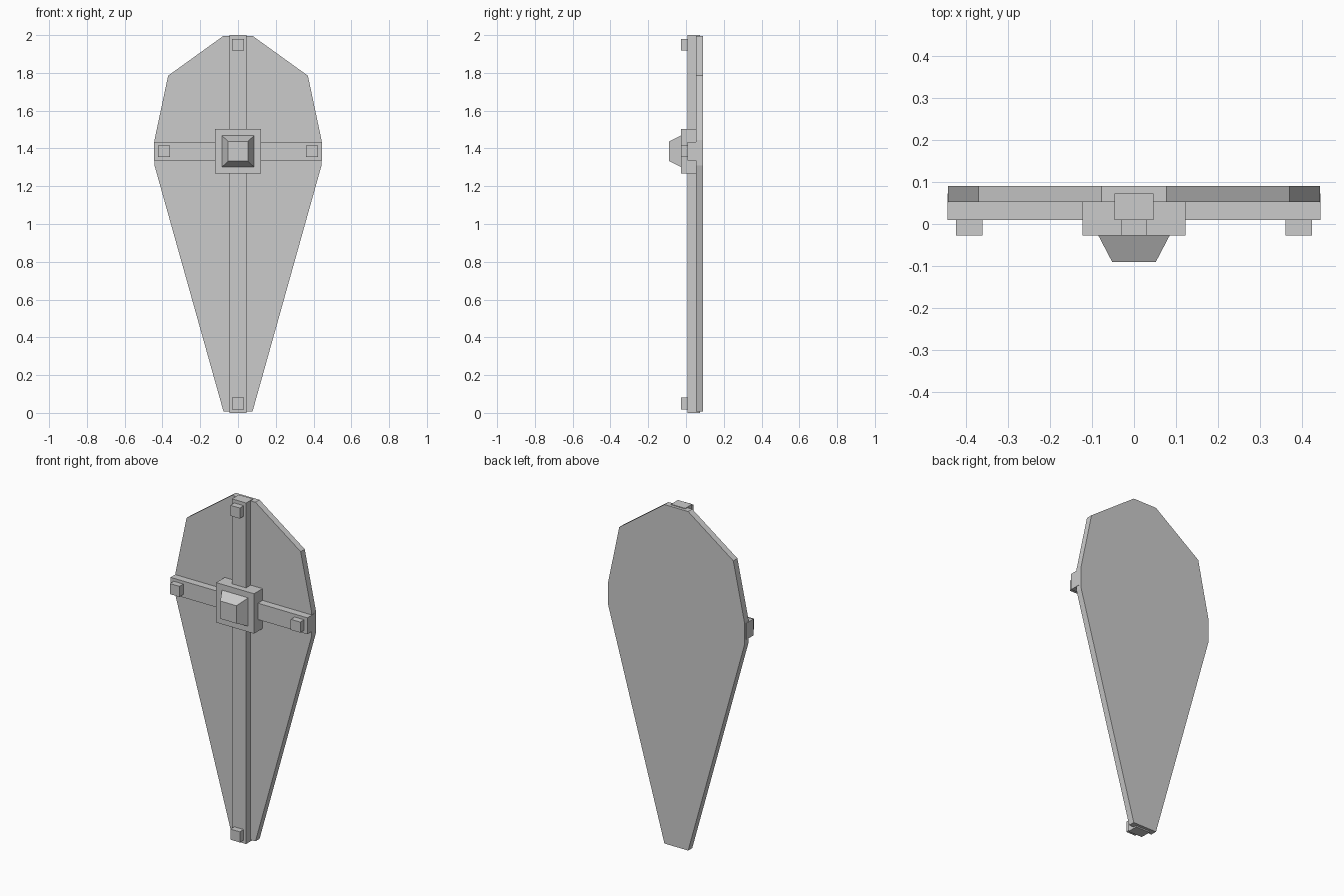
import bpy

cube = bpy.data.objects.get("Cube")
if cube:
    bpy.data.objects.remove(cube, do_unlink=True)

# One plain grey for everything
GREY = (0.6, 0.6, 0.6, 1)
grey = bpy.data.materials.new("plain grey")
grey.use_nodes = True
grey.diffuse_color = GREY
grey.node_tree.nodes["Principled BSDF"].inputs["Base Color"].default_value = GREY

CROSS_Z = 1.385                      # height of the crossing
BACK, BOARD_FRONT = 0.09, 0.052      # depths, from the back forwards
BAR_BACK, BAR_FRONT = 0.073, 0.009
STUD_FRONT, BOSS_TIP = -0.027, -0.09


def loft(name, front, y_front, back, y_back):
    """Solid between two matching outlines (x, z), counter-clockwise from the front."""
    n = len(front)
    verts = [(x, y_front, z) for x, z in front] + [(x, y_back, z) for x, z in back]
    faces = [tuple(range(n)), tuple(reversed(range(n, 2 * n)))]
    faces += [(i, i + n, (i + 1) % n + n, (i + 1) % n) for i in range(n)]
    mesh = bpy.data.meshes.new(name)
    mesh.from_pydata(verts, [], faces)
    mesh.materials.append(grey)
    obj = bpy.data.objects.new(name, mesh)
    bpy.context.collection.objects.link(obj)
    return obj


def rect(x, z, half_w, half_h):
    return [(x - half_w, z - half_h), (x + half_w, z - half_h),
            (x + half_w, z + half_h), (x - half_w, z + half_h)]


def block(name, x, z, half_w, half_h, y_front, y_back):
    outline = rect(x, z, half_w, half_h)
    return loft(name, outline, y_front, outline, y_back)


# Tapering shield board, mirrored outline
right_half = [(0.077, 0.008), (0.442, 1.31), (0.442, 1.445), (0.37, 1.785), (0.077, 1.996)]
outline = right_half + [(-x, z) for x, z in reversed(right_half)]
loft("board", outline, BOARD_FRONT, outline, BACK)

# Crossed reinforcing bars
block("upright_bar", 0, 1, 0.046, 1, BAR_FRONT, BAR_BACK)
block("cross_bar", 0, CROSS_Z, 0.444, 0.048, BAR_FRONT, BAR_BACK)

# Square stud near each bar end
for name, x, z in (("top_stud", 0, 1.949), ("bottom_stud", 0, 0.05),
                   ("left_stud", 0.392, CROSS_Z), ("right_stud", -0.392, CROSS_Z)):
    block(name, x, z, 0.031, 0.031, STUD_FRONT, BAR_FRONT)

# Central boss: square plate with a truncated pyramid
block("boss_plate", 0, CROSS_Z, 0.123, 0.117, STUD_FRONT, BOARD_FRONT)
loft("boss_pyramid", rect(0, CROSS_Z, 0.052, 0.052), BOSS_TIP,
     rect(0, CROSS_Z, 0.085, 0.083), STUD_FRONT)
